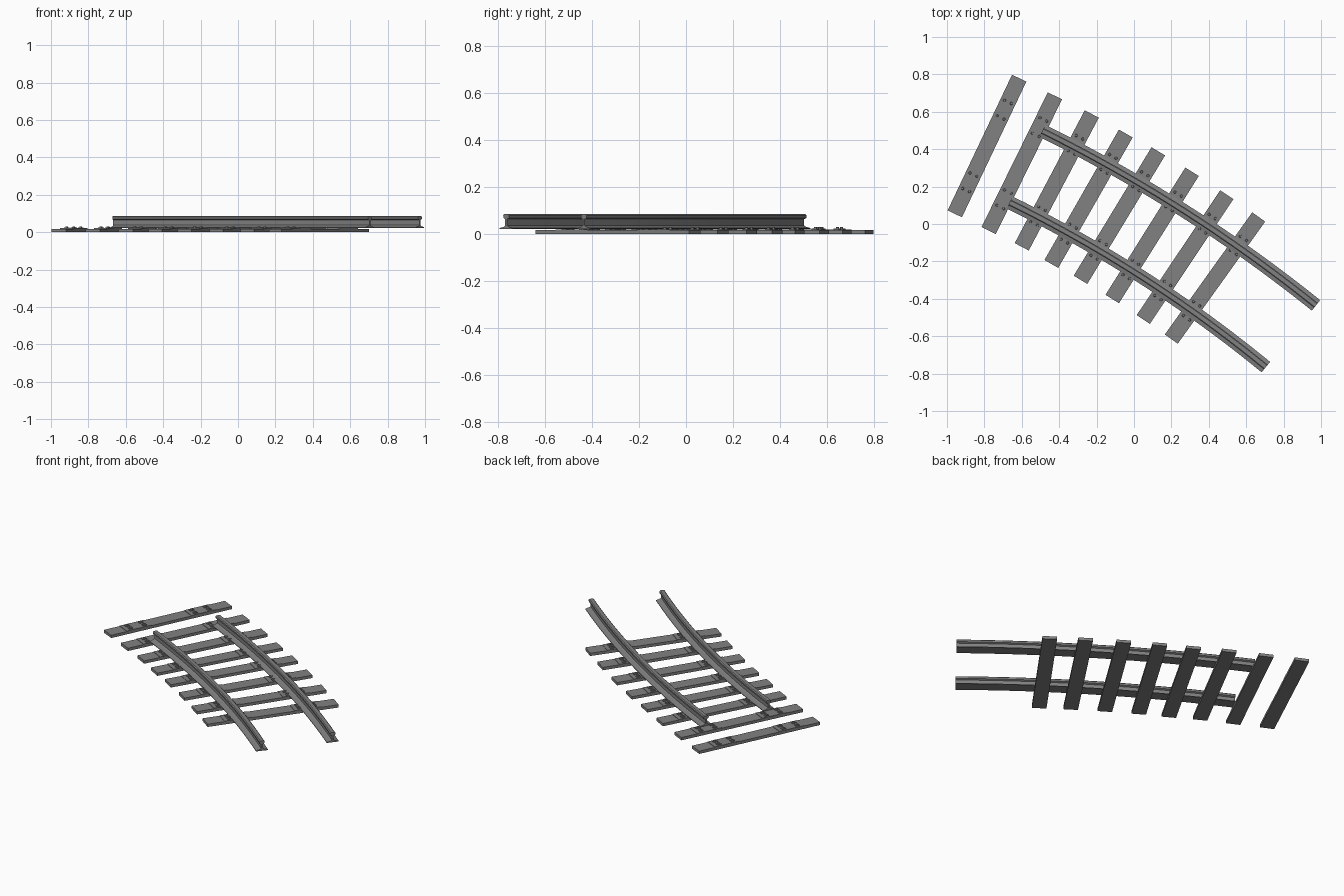
import bpy, bmesh, math
from mathutils import Vector, Matrix

cube = bpy.data.objects.get("Cube")
if cube:
    bpy.data.objects.remove(cube, do_unlink=True)

steel = bpy.data.materials.new("grey")
steel.use_nodes = True
GREY = (0.22, 0.22, 0.22, 1)
steel.diffuse_color = GREY
steel.node_tree.nodes["Principled BSDF"].inputs["Base Color"].default_value = GREY


def finish(bm, name):
    bmesh.ops.recalc_face_normals(bm, faces=bm.faces)
    mesh = bpy.data.meshes.new(name)
    bm.to_mesh(mesh)
    bm.free()
    mesh.materials.append(steel)
    obj = bpy.data.objects.new(name, mesh)
    bpy.context.collection.objects.link(obj)
    return obj


def box(bm, x, y, z0, z1, sx, sy):
    place = Matrix.Translation((x, y, (z0 + z1) / 2)) @ Matrix.Diagonal((sx, sy, z1 - z0, 1))
    bmesh.ops.create_cube(bm, size=1, matrix=place)


def bolt(bm, x, y, z0, z1, r):
    bmesh.ops.create_cone(bm, cap_ends=True, segments=8, radius1=r, radius2=r * 0.75,
                          depth=z1 - z0, matrix=Matrix.Translation((x, y, (z0 + z1) / 2)))


# Sleepers: centre x, centre y, direction in degrees
SLEEPERS = [(-0.786, 0.417, 64.6), (-0.60, 0.325, 63.8), (-0.413, 0.233, 62.2),
            (-0.243, 0.135, 60.3), (-0.078, 0.045, 58.8), (0.097, -0.061, 57.9),
            (0.273, -0.177, 56.2), (0.433, -0.289, 54.4)]
LENGTH, WIDTH, TOP, PLATE_TOP = 0.803, 0.085, 0.018, 0.021

for i, (x, y, angle) in enumerate(SLEEPERS):
    bm = bmesh.new()
    box(bm, 0, 0, 0, TOP, LENGTH, WIDTH)
    # Bearing plate under each rail, with bolted clips on both sides of it
    for side in (-1, 1):
        seat = side * 0.215
        box(bm, seat, 0, TOP - 0.002, PLATE_TOP, 0.165, WIDTH - 0.001)
        for edge in (-1, 1):
            cx = seat + edge * 0.046
            for cy in (-0.02, 0.02):
                box(bm, cx, cy, PLATE_TOP - 0.001, 0.025, 0.026, 0.02)
                bolt(bm, cx, cy, 0.024, 0.031, 0.008)
    sleeper = finish(bm, f"sleeper_{i + 1}")
    sleeper.location = (x, y, 0)
    sleeper.rotation_euler.z = math.radians(angle)

# Half rail section from foot to head: offset, height
HALF = [(0.036, 0.022), (0.036, 0.026), (0.012, 0.032), (0.005, 0.037), (0.005, 0.064),
        (0.015, 0.069), (0.016, 0.08), (0.011, 0.085)]
SECTION = HALF + [(-u, z) for u, z in reversed(HALF)]


def rail(name, start, end, sagitta=0.047, steps=20):
    a, b = Vector(start), Vector(end)
    chord = b - a
    along = chord.normalized()
    outward = Vector((-along.y, along.x))
    half = chord.length / 2
    radius = (half * half + sagitta * sagitta) / (2 * sagitta)
    sweep = math.asin(half / radius)
    centre = (a + b) / 2 - outward * (radius - sagitta)
    bm = bmesh.new()
    rings = []
    for k in range(steps + 1):
        t = sweep * (2 * k / steps - 1)
        radial = outward * math.cos(t) + along * math.sin(t)
        ring = []
        for u, z in SECTION:
            p = centre + radial * (radius + u)
            ring.append(bm.verts.new((p.x, p.y, z)))
        rings.append(ring)
    n = len(SECTION)
    for r0, r1 in zip(rings, rings[1:]):
        for j in range(n):
            bm.faces.new((r0[j], r0[(j + 1) % n], r1[(j + 1) % n], r1[j]))
    bm.faces.new(rings[0])
    bm.faces.new(rings[-1])
    return finish(bm, name)


rails = [rail("outer_rail", (-0.49, 0.498), (0.973, -0.435)),
         rail("inner_rail", (-0.665, 0.115), (0.705, -0.765))]

# Smooth the rails along their curve
bpy.ops.object.select_all(action="DESELECT")
for r in rails:
    r.select_set(True)
bpy.context.view_layer.objects.active = rails[0]
bpy.ops.object.shade_smooth_by_angle(angle=math.radians(20))
